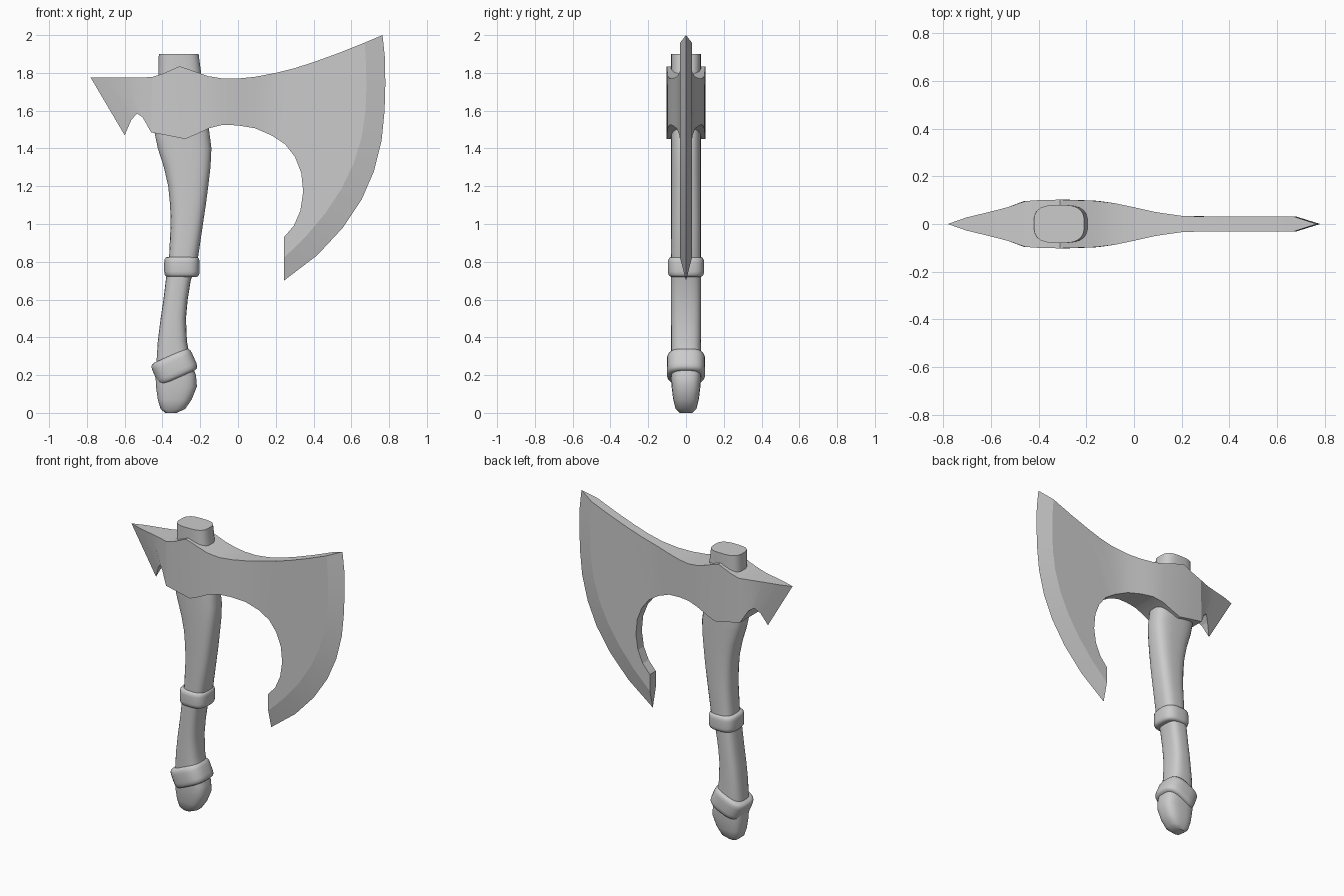
import bpy, bmesh
from math import cos, sin, pi, radians

if "Cube" in bpy.data.objects:
    bpy.data.objects.remove(bpy.data.objects["Cube"])


def finish(bm, name, angle):
    bmesh.ops.recalc_face_normals(bm, faces=bm.faces[:])
    me = bpy.data.meshes.new(name)
    bm.to_mesh(me)
    bm.free()
    ob = bpy.data.objects.new(name, me)
    bpy.context.collection.objects.link(ob)
    bpy.ops.object.select_all(action='DESELECT')
    ob.select_set(True)
    bpy.context.view_layer.objects.active = ob
    bpy.ops.object.shade_smooth_by_angle(angle=radians(angle))
    return ob


def loft(name, sections, n=24, power=3.0):
    """Rounded-rectangle sections (x left, x right, z, y half-width), capped."""
    def se(v):
        return (1 if v > 0 else -1) * abs(v) ** (2 / power)
    bm = bmesh.new()
    rings = []
    for xl, xr, z, hy in sections:
        cx, hx = (xl + xr) / 2, (xr - xl) / 2
        rings.append([bm.verts.new((cx + hx * se(cos(2 * pi * (i + .5) / n)),
                                    hy * se(sin(2 * pi * (i + .5) / n)), z)) for i in range(n)])
    for a, b in zip(rings, rings[1:]):
        for i in range(n):
            j = (i + 1) % n
            bm.faces.new((a[i], a[j], b[j], b[i]))
    bm.faces.new(rings[0])
    bm.faces.new(rings[-1])
    return finish(bm, name, 40)


def band(name, x, z, hx, hy, h, tilt):
    """Cushion-shaped collar around the handle."""
    prof = [(-1, .80), (-.93, .91), (-.75, .98), (-.45, 1), (.45, 1), (.75, .98), (.93, .91), (1, .80)]
    ob = loft(name, [(-hx * s, hx * s, h * t, hy * s) for t, s in prof])
    ob.location = (x, 0, z)
    ob.rotation_euler.y = -radians(tilt)


# Curved handle with rounded pommel
loft("handle", [
    (-.385, -.325, .0, .035), (-.41, -.28, .02, .055), (-.425, -.245, .07, .068),
    (-.435, -.217, .14, .077), (-.437, -.222, .20, .08), (-.432, -.25, .27, .08),
    (-.425, -.27, .38, .08), (-.41, -.275, .50, .08), (-.395, -.266, .60, .08),
    (-.383, -.25, .70, .08), (-.365, -.21, .83, .08), (-.357, -.185, 1.0, .08),
    (-.36, -.17, 1.10, .08), (-.37, -.157, 1.20, .08), (-.393, -.145, 1.30, .08),
    (-.425, -.14, 1.40, .08), (-.442, -.15, 1.48, .08), (-.43, -.175, 1.65, .08),
    (-.422, -.192, 1.78, .08), (-.42, -.208, 1.90, .08)])

# Collars
band("grip_collar", -.297, .773, .094, .096, .053, 0)
band("pommel_collar", -.337, .245, .115, .102, .062, 24)

# Axe head: columns (top x, top z, bottom x, bottom z, half thickness)
columns = [
    (-.78, 1.775, -.60, 1.47, 0), (-.70, 1.775, -.565, 1.55, .028),
    (-.60, 1.775, -.535, 1.585, .052), (-.53, 1.775, -.505, 1.565, .070),
    (-.455, 1.778, -.46, 1.485, .096), (-.40, 1.795, -.37, 1.468, .10),
    (-.31, 1.835, -.28, 1.45, .102), (-.25, 1.815, -.22, 1.475, .10),
    (-.16, 1.783, -.15, 1.508, .097), (-.08, 1.77, -.08, 1.525, .087),
    (0, 1.77, 0, 1.522, .070), (.09, 1.779, .09, 1.507, .050), (.2, 1.80, .18, 1.468, .034)]
blade_top = [(.3, 1.825), (.4, 1.857), (.53, 1.904)]
bevel = [(.67, 1.96), (.678, 1.85), (.68, 1.73), (.675, 1.6), (.655, 1.46),
         (.612, 1.32), (.55, 1.19), (.465, 1.06), (.36, .935), (.243, .82)]
edge = [(.765, 2.0), (.778, 1.88), (.78, 1.74), (.776, 1.6), (.76, 1.44),
        (.72, 1.28), (.655, 1.13), (.555, .98), (.42, .835), (.243, .70)]
beard = [(.243, .93), (.295, .99), (.33, 1.07), (.345, 1.17), (.335, 1.27), (.302, 1.355), (.25, 1.422)]

bm = bmesh.new()


def row(points, t):
    return [bm.verts.new((x, -t, z)) for x, z in points]


tops = [bm.verts.new((c[0], -c[4], c[1])) for c in columns]
bots = [bm.verts.new((c[2], -c[4], c[3])) for c in columns]
for i in range(len(columns) - 1):
    bm.faces.new((tops[i], bots[i], bots[i + 1], tops[i + 1]))
inner, outer = row(bevel, .031), row(edge, 0)
bm.faces.new([tops[-1]] + row(blade_top, .031) + inner + row(beard, .031) + [bots[-1]])
for i in range(len(edge) - 1):
    bm.faces.new((inner[i], outer[i], outer[i + 1], inner[i + 1]))

# Rim walls to the centre plane, then mirror to the back
rim = [e for e in bm.edges if e.is_boundary and any(v.co.y < 0 for v in e.verts)]
res = bmesh.ops.extrude_edge_only(bm, edges=rim)
for v in res['geom']:
    if isinstance(v, bmesh.types.BMVert):
        v.co.y = 0
bmesh.ops.remove_doubles(bm, verts=bm.verts[:], dist=.0005)
dup = bmesh.ops.duplicate(bm, geom=bm.verts[:] + bm.edges[:] + bm.faces[:])
for v in dup['geom']:
    if isinstance(v, bmesh.types.BMVert):
        v.co.y *= -1
bmesh.ops.remove_doubles(bm, verts=bm.verts[:], dist=.0005)
finish(bm, "axe_head", 13)
